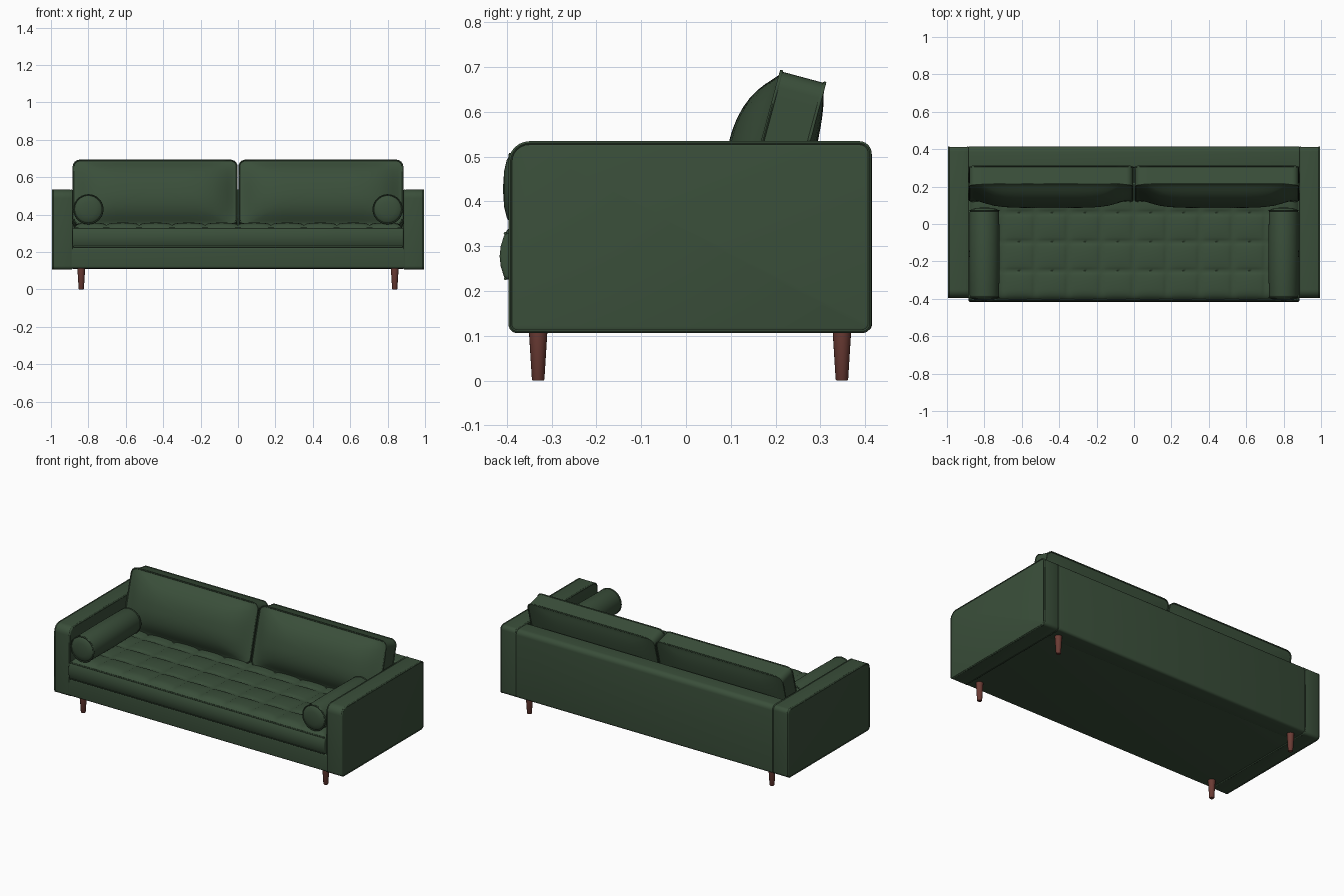
import bpy, bmesh, math

if "Cube" in bpy.data.objects:
    bpy.data.objects.remove(bpy.data.objects["Cube"])


def material(name, rgb):
    m = bpy.data.materials.new(name)
    m.diffuse_color = (*rgb, 1)
    m.use_nodes = True
    m.node_tree.nodes["Principled BSDF"].inputs["Base Color"].default_value = m.diffuse_color
    return m


GREEN = material("green fabric", (0.042, 0.077, 0.042))
WOOD = material("reddish wood", (0.15, 0.045, 0.035))


def finish(ob, mat, angle=40, bevel=0):
    ob.data.materials.clear()
    ob.data.materials.append(mat)
    bpy.ops.object.select_all(action='DESELECT')
    ob.select_set(True)
    bpy.context.view_layer.objects.active = ob
    if bevel:
        b = ob.modifiers.new("bevel", 'BEVEL')
        b.width, b.segments, b.limit_method = bevel, 3, 'ANGLE'
        b.angle_limit = math.radians(50)
        bpy.ops.object.modifier_apply(modifier="bevel")
    bpy.ops.object.shade_smooth_by_angle(angle=math.radians(angle))
    return ob


def loft(name, rings, mat=GREEN, angle=40, bevel=0):
    """Skin closed rings of 3D points and cap both ends."""
    bm = bmesh.new()
    vs = [[bm.verts.new(p) for p in r] for r in rings]
    n = len(vs[0])
    for a, b in zip(vs, vs[1:]):
        for i in range(n):
            j = (i + 1) % n
            bm.faces.new((a[i], a[j], b[j], b[i]))
    bm.faces.new(vs[0])
    bm.faces.new(vs[-1])
    bmesh.ops.recalc_face_normals(bm, faces=bm.faces)
    me = bpy.data.meshes.new(name)
    bm.to_mesh(me)
    bm.free()
    ob = bpy.data.objects.new(name, me)
    bpy.context.collection.objects.link(ob)
    return finish(ob, mat, angle, bevel)


def rounded_rect(a0, a1, b0, b1, radii, step=None):
    """2D outline; radii for corners (a1,b1), (a0,b1), (a0,b0), (a1,b0)."""
    pts = []
    corners = [(a1, b1, -1, -1), (a0, b1, 1, -1), (a0, b0, 1, 1), (a1, b0, -1, 1)]
    for k, ((a, b, sa, sb), r) in enumerate(zip(corners, radii)):
        for i in range(7):
            t = math.pi / 2 * (k + i / 6)
            pts.append((a + sa * r + r * math.cos(t), b + sb * r + r * math.sin(t)))
    if not step:
        return pts
    out = []
    for p, q in zip(pts, pts[1:] + pts[:1]):
        n = max(1, round(math.dist(p, q) / step))
        out += [(p[0] + (q[0] - p[0]) * i / n, p[1] + (q[1] - p[1]) * i / n) for i in range(n)]
    return out


def piping(name, pts, r=0.004, closed=True):
    cu = bpy.data.curves.new(name, 'CURVE')
    cu.dimensions, cu.bevel_depth, cu.bevel_resolution = '3D', r, 1
    cu.use_fill_caps = True
    sp = cu.splines.new('POLY')
    sp.points.add(len(pts) - 1)
    for p, co in zip(sp.points, pts):
        p.co = (*co, 1)
    sp.use_cyclic_u = closed
    ob = bpy.data.objects.new(name, cu)
    bpy.context.collection.objects.link(ob)
    bpy.ops.object.select_all(action='DESELECT')
    ob.select_set(True)
    bpy.context.view_layer.objects.active = ob
    bpy.ops.object.convert(target='MESH')
    return finish(bpy.context.object, GREEN, 60)


def slab(name, x0, x1, outline, bevel):
    return loft(name, [[(x, y, z) for y, z in outline] for x in (x0, x1)], bevel=bevel)


# Base frame and backrest panel
slab("base", -0.89, 0.89, rounded_rect(-0.395, 0.40, 0.112, 0.224, (0.01, 0.012, 0.012, 0.01)), 0.004)
slab("back_panel", -0.886, 0.886, rounded_rect(0.30, 0.415, 0.11, 0.533, (0.03, 0.012, 0.01, 0.015)), 0.006)

# Seat cushion body with a bulging front
seat = [(y - (0.013 * (1 - ((z - 0.2775) / 0.0525) ** 2) if y < -0.3 else 0), z)
        for y, z in rounded_rect(-0.403, 0.31, 0.225, 0.33, (0.008,) * 4, 0.02)]
slab("seat_cushion", -0.885, 0.885, seat, 0.012)
for z, label in ((0.328, "upper"), (0.228, "lower")):
    piping("seat_piping_" + label, [(-0.88, -0.403, z), (0.88, -0.403, z)], closed=False)

# Tufted seat top: 10 x 4 padded squares
NX, NY = 120, 48
bm = bmesh.new()
bmesh.ops.create_grid(bm, x_segments=NX, y_segments=NY, size=1)
for v in bm.verts:
    a, b = (v.co.x + 1) / 2, (v.co.y + 1) / 2
    x, y = -0.88 + 1.76 * a, -0.406 + 0.62 * b
    edge = min(1, (0.88 - abs(x)) / 0.05, (y + 0.406) / 0.05)
    edge = math.sqrt(max(0, 1 - (1 - edge) ** 2))
    puff = abs(math.sin(math.pi * 10 * a) * math.sin(math.pi * 4 * b)) ** 0.4
    v.co = (x, y, 0.327 + edge * (0.017 + 0.013 * puff))
me = bpy.data.meshes.new("tufted_seat_top")
bm.to_mesh(me)
bm.free()
top = bpy.data.objects.new("tufted_seat_top", me)
bpy.context.collection.objects.link(top)
finish(top, GREEN, 60)

# Back cushions: leaning pillows, strongly puffed at the front
HW, HV, THICK = 0.437, 0.178, 0.10
DY, DZ = 0.26, 0.966
outline = rounded_rect(-HW, HW, -HV, HV, (0.035,) * 4, 0.03)


def pillow_point(cx, u, v, w):
    return (cx + u, 0.1665 + v * DY + w * DZ, 0.518 + v * DZ - w * DY)


def pillow_ring(cx, s, front):
    ring = []
    for u, v in outline:
        u, v = u * s, v * s
        puff = (1 - abs(u / HW) ** 5) * (1 - abs(v / HV) ** 2.4) * (1 - s ** 10)
        ring.append(pillow_point(cx, u, v, -0.072 * puff if front else THICK + 0.02 * puff))
    return ring


scales = [0.02, 0.15, 0.3, 0.45, 0.58, 0.7, 0.8, 0.88, 0.94, 0.98, 1]
for side, label in ((-1, "left"), (1, "right")):
    cx = side * 0.443
    rings = [pillow_ring(cx, s, True) for s in scales]
    rings += [pillow_ring(cx, s, False) for s in reversed(scales)]
    loft("back_cushion_" + label, rings, angle=50)
    for w, place in ((0, "front"), (THICK, "rear")):
        piping(f"back_cushion_{place}_piping_{label}", [pillow_point(cx, u, v, w) for u, v in outline])

    # Arms with piped edges
    arm = rounded_rect(-0.395, 0.413, 0.107, 0.533, (0.025, 0.045, 0.018, 0.02))
    slab("arm_" + label, side * 0.886, side * 0.994, arm, 0.01)
    edge = rounded_rect(-0.392, 0.410, 0.110, 0.530, (0.023, 0.043, 0.016, 0.018))
    for x, place in ((0.990, "outer"), (0.890, "inner")):
        piping(f"arm_{place}_piping_{label}", [(side * x, y, z) for y, z in edge], 0.005)

    # Bolster pillow: lathed about y, domed ends with piping
    profile = [(-0.408, 0.01), (-0.406, 0.04), (-0.400, 0.065), (-0.392, 0.076), (-0.38, 0.079),
               (-0.16, 0.081), (0.06, 0.079), (0.072, 0.076), (0.08, 0.065), (0.086, 0.04), (0.088, 0.01)]
    turn = [2 * math.pi * i / 40 for i in range(40)]

    def circle(x, y, z, r):
        return [(x + r * math.cos(t), y, z + r * math.sin(t)) for t in turn]

    loft("bolster_" + label, [circle(side * 0.80, y, 0.428, r) for y, r in profile])
    for y, place in ((-0.392, "front"), (0.072, "rear")):
        piping(f"bolster_{place}_piping_{label}", circle(side * 0.80, y, 0.428, 0.077))

    # Tapered wooden legs
    for y, place in ((-0.33, "front"), (0.348, "rear")):
        loft(f"{place}_leg_{label}",
             [[(side * 0.838 + r * math.cos(t), y + r * math.sin(t), z) for t in turn[::2]]
              for z, r in ((0, 0.012), (0.003, 0.014), (0.115, 0.021))], WOOD)
